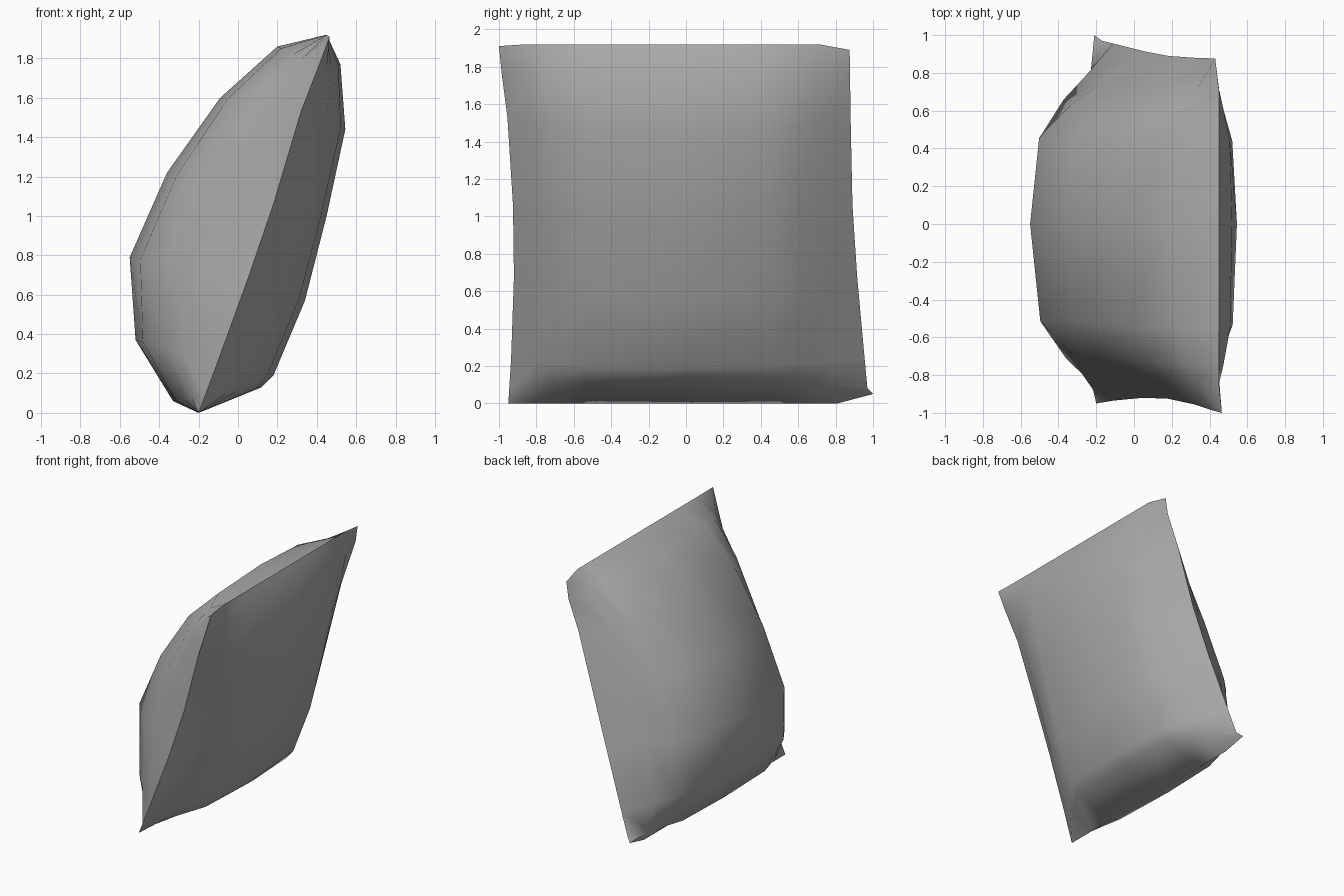
import bpy, bmesh, math

cube = bpy.data.objects.get("Cube")
if cube:
    bpy.data.objects.remove(cube, do_unlink=True)

# Fabric colour
fabric = bpy.data.materials.new("grey_fabric")
fabric.use_nodes = True
GREY = (0.4, 0.4, 0.4, 1)
fabric.diffuse_color = GREY
fabric.node_tree.nodes["Principled BSDF"].inputs["Base Color"].default_value = GREY

# Profiles from bottom to top as (x, z): side seam, full face, flatter face
seam = [(-.2, 0), (-.17, .08), (-.11, .24), (.05, .68), (.18, 1.06), (.32, 1.53), (.41, 1.76), (.45, 1.92)]
full = [(-.2, 0), (-.33, .06), (-.52, .37), (-.55, .79), (-.36, 1.22), (-.09, 1.6), (.2, 1.86), (.45, 1.92)]
flat = [(-.2, 0), (.12, .13), (.18, .19), (.34, .57), (.45, 1.0), (.545, 1.44), (.52, 1.77), (.45, 1.92)]
# Seam positions across the width, for each row
front_y = [-.95, -.945, -.935, -.92, -.925, -.955, -.985, -1.0]
back_y = [1.0, .97, .955, .915, .89, .88, .877, .875]
# Position across the width, with the fullness of each face there
columns = [(-1, 0, 0), (-.85, .4, .38), (-.76, .61, .57), (-.56, .91, .9), (0, 1, 1),
           (.5, .92, .89), (.69, .64, .58), (.81, .38, .37), (1, 0, 0)]
last_row, last_col = len(seam) - 1, len(columns) - 1
# Corner tweaks as (x, z) offsets
corners = {(0, 0): (0, 0), (0, last_col): (-.01, .05),
           (last_row, 0): (.015, -.01), (last_row, last_col): (-.02, -.03)}

bm = bmesh.new()


def face_grid(profile, which, shared):
    """Puff one face out from the seam, sharing the rim vertices."""
    grid = {}
    for r, (sx, sz) in enumerate(seam):
        for c, col in enumerate(columns):
            rim = r in (0, last_row) or c in (0, last_col)
            if rim and (r, c) in shared:
                grid[r, c] = shared[r, c]
                continue
            u, w = col[0], col[which]
            dx, dz = corners.get((r, c), (0, 0))
            x = sx + (profile[r][0] - sx) * w + dx
            z = sz + (profile[r][1] - sz) * w + dz
            y = u * (back_y[r] if u > 0 else -front_y[r])
            grid[r, c] = bm.verts.new((x, y, z))
            if rim:
                shared[r, c] = grid[r, c]
    for r in range(last_row):
        for c in range(last_col):
            keys = [(r, c), (r, c + 1), (r + 1, c + 1), (r + 1, c)]
            quad = [grid[k] for k in keys]
            tip = next((i for i, k in enumerate(keys) if k in corners), None)
            if tip is None:
                bm.faces.new(quad)
            else:   # split corners from the tip inward so both faces stay apart
                quad = quad[tip:] + quad[:tip]
                bm.faces.new(quad[:3])
                bm.faces.new([quad[0], quad[2], quad[3]])


rim_verts = {}
face_grid(full, 1, rim_verts)
face_grid(flat, 2, rim_verts)
bmesh.ops.recalc_face_normals(bm, faces=bm.faces)

mesh = bpy.data.meshes.new("pillow")
bm.to_mesh(mesh)
bm.free()
pillow = bpy.data.objects.new("pillow", mesh)
bpy.context.collection.objects.link(pillow)
mesh.materials.append(fabric)

# Soft faces with a crisp seam
bpy.ops.object.select_all(action='DESELECT')
pillow.select_set(True)
bpy.context.view_layer.objects.active = pillow
bpy.ops.object.shade_smooth_by_angle(angle=math.radians(60))
